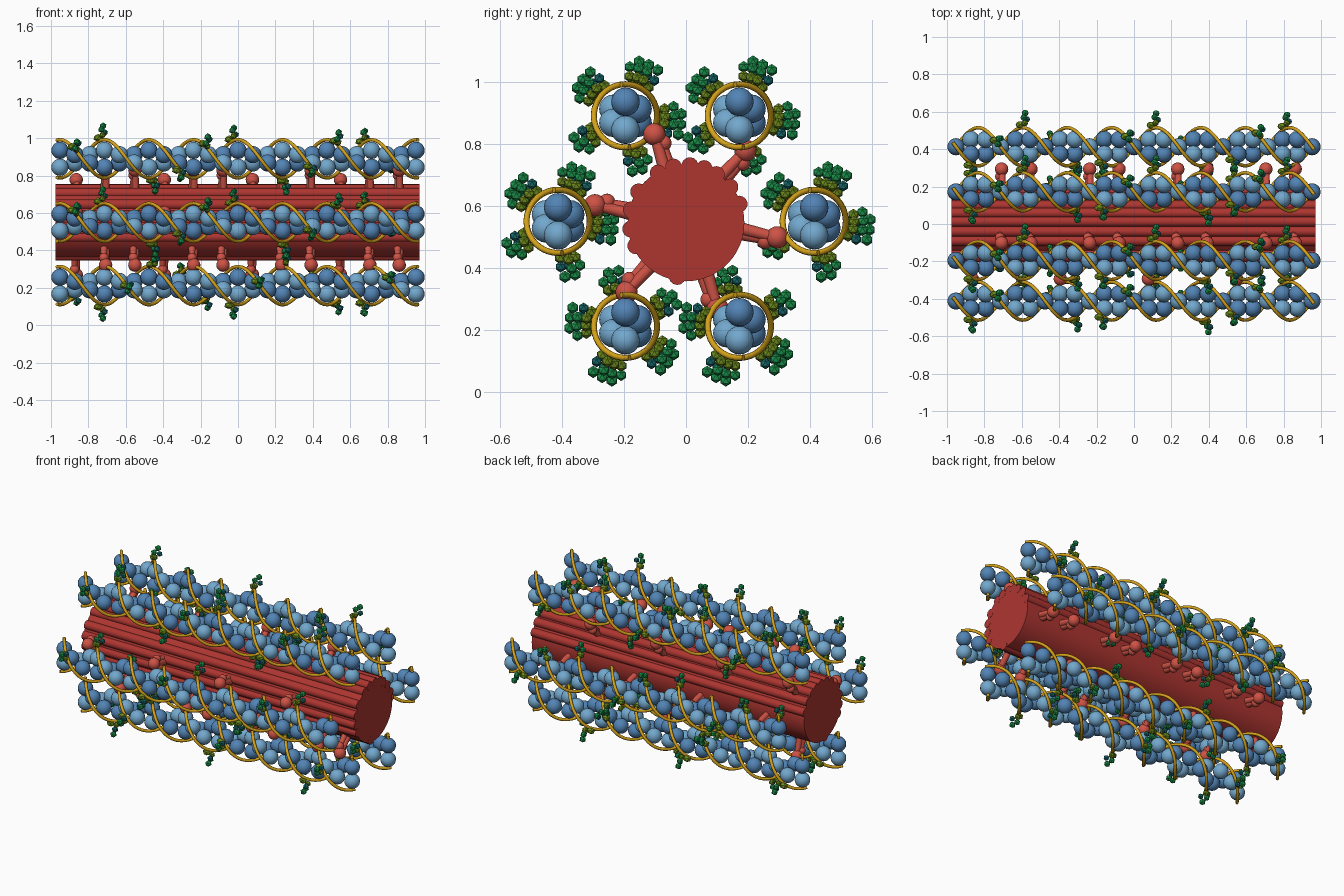
import bpy, bmesh
from math import sin, cos, radians, tau
from mathutils import Matrix, Vector

if "Cube" in bpy.data.objects:
    bpy.data.objects.remove(bpy.data.objects["Cube"])


def material(name, rgb):
    m = bpy.data.materials.new(name)
    m.diffuse_color = (*rgb, 1)
    m.use_nodes = True
    m.node_tree.nodes["Principled BSDF"].inputs["Base Color"].default_value = m.diffuse_color
    return m


CORE = material("core_red", (0.42, 0.036, 0.03))
HEAD = material("head_red", (0.62, 0.085, 0.06))
DARK = material("dark_blue", (0.085, 0.23, 0.46))
LIGHT = material("light_blue", (0.17, 0.39, 0.61))
GOLD = material("gold", (0.66, 0.36, 0.01))
GREEN = material("green", (0.012, 0.30, 0.075))
TEAL = material("teal", (0.01, 0.15, 0.16))
OLIVE = material("olive", (0.16, 0.27, 0.012))

CZ = 0.55                      # height of the bundle axis
X0, PITCH = -0.952, 0.476      # start and pitch of the double helices


def ring(x, deg, r, centre=(0, CZ)):
    """Point at an angle and radius around an axis parallel to x."""
    a = radians(deg)
    return Vector((x, centre[0] + r * cos(a), centre[1] + r * sin(a)))


def ball(bm, p, r, seg=16, rings=10):
    bmesh.ops.create_uvsphere(bm, u_segments=seg, v_segments=rings, radius=r,
                              matrix=Matrix.Translation(p))


def gem(bm, p, r, stretch=1.0):
    m = Matrix.Translation(p) @ Matrix.Diagonal((stretch, 1, 1, 1))
    bmesh.ops.create_icosphere(bm, subdivisions=1, radius=r, matrix=m)


def rod(bm, a, b, r1, r2, seg=10):
    d = b - a
    m = Matrix.Translation((a + b) / 2) @ d.to_track_quat('Z', 'Y').to_matrix().to_4x4()
    bmesh.ops.create_cone(bm, cap_ends=True, segments=seg, radius1=r1, radius2=r2,
                          depth=d.length, matrix=m)


def finish(bm, name, mat, smooth=True):
    me = bpy.data.meshes.new(name)
    for f in bm.faces:
        f.smooth = smooth and len(f.verts) < 8
    bm.to_mesh(me)
    bm.free()
    me.materials.append(mat)
    ob = bpy.data.objects.new(name, me)
    bpy.context.collection.objects.link(ob)
    return ob


# Thick central shaft with bundled rods along its surface
bm = bmesh.new()
rod(bm, Vector((-0.975, 0, CZ - 0.005)), Vector((0.97, 0, CZ - 0.005)), 0.188, 0.188, 48)
for deg in (18, 38, 57, 71, 86, 103, 120, 148, 168, 188, 206, 261):
    rod(bm, ring(-0.975, deg, 0.18), ring(0.971, deg, 0.18), 0.027, 0.027, 14)
finish(bm, "thick_shaft", CORE)

# Side arms with paired heads: three per crown, reaching for the nearest filament
arms, heads = bmesh.new(), bmesh.new()
for k in range(12):
    x = -0.868 + 0.157 * k
    base = 50 if k % 3 == 0 else 110
    for j in range(3):
        deg = base + 120 * j
        rod(arms, ring(x - 0.006, deg - 3, 0.165), ring(x - 0.006, deg - 3, 0.26), 0.021, 0.015)
        rod(arms, ring(x + 0.006, deg + 3, 0.165), ring(x + 0.006, deg, 0.29), 0.021, 0.017)
        ball(heads, ring(x + 0.003, deg, 0.298), 0.036)
        ball(heads, ring(x - 0.006, deg - 4, 0.262), 0.026, 12, 8)
finish(arms, "side_arms", HEAD)
finish(heads, "side_heads", HEAD)

# Six thin filaments around the shaft
FILAMENTS = [(0.413, CZ), (0.172, CZ + 0.34), (-0.195, CZ + 0.34),
             (-0.412, CZ), (-0.195, CZ - 0.338), (0.172, CZ - 0.338)]


def phase(x):
    return 90 + 360 * (x - X0) / PITCH


for i, c in enumerate(FILAMENTS):
    # two twisted strands of beads and two gold cords
    for s, mat in enumerate((DARK, LIGHT)):
        bm = bmesh.new()
        for n in range(25):
            x = X0 + n * PITCH / 6
            ball(bm, ring(x, phase(x) + 180 * s, 0.045, c), 0.046)
        finish(bm, f"bead_strand_{i}_{s}", mat)

        cu = bpy.data.curves.new(f"gold_cord_{i}_{s}", 'CURVE')
        cu.dimensions = '3D'
        cu.bevel_depth = 0.0095
        cu.bevel_resolution = 2
        cu.use_fill_caps = True
        sp = cu.splines.new('POLY')
        count = 120
        sp.points.add(count - 1)
        for n, pt in enumerate(sp.points):
            x = -0.968 + 1.93 * n / (count - 1)
            pt.co = (*ring(x, phase(x) + 180 * s, 0.102, c), 1)
        cu.materials.append(GOLD)
        bpy.context.collection.objects.link(bpy.data.objects.new(cu.name, cu))

    # small faceted clusters riding on the cords, alternating strands
    olive, teal, green = bmesh.new(), bmesh.new(), bmesh.new()
    flip = 180 if CZ - c[1] > 0.1 else 0
    for n in range(13):
        x = -0.87 + 0.14 * n
        # strand choice alternates from one spot to the next
        deg = phase(x) + (180 if n % 2 else 0) + flip
        gem(olive, ring(x - 0.018, deg - 5, 0.118, c), 0.021, 1.3)
        gem(olive, ring(x + 0.006, deg + 6, 0.128, c), 0.019)
        gem(teal, ring(x + 0.018, deg - 6, 0.147, c), 0.018)
        gem(green, ring(x, deg + 7, 0.158, c), 0.019)
        gem(green, ring(x + 0.008, deg - 2, 0.180, c), 0.020)
    finish(olive, f"olive_gems_{i}", OLIVE, False)
    finish(teal, f"teal_gems_{i}", TEAL, False)
    finish(green, f"green_gems_{i}", GREEN, False)
